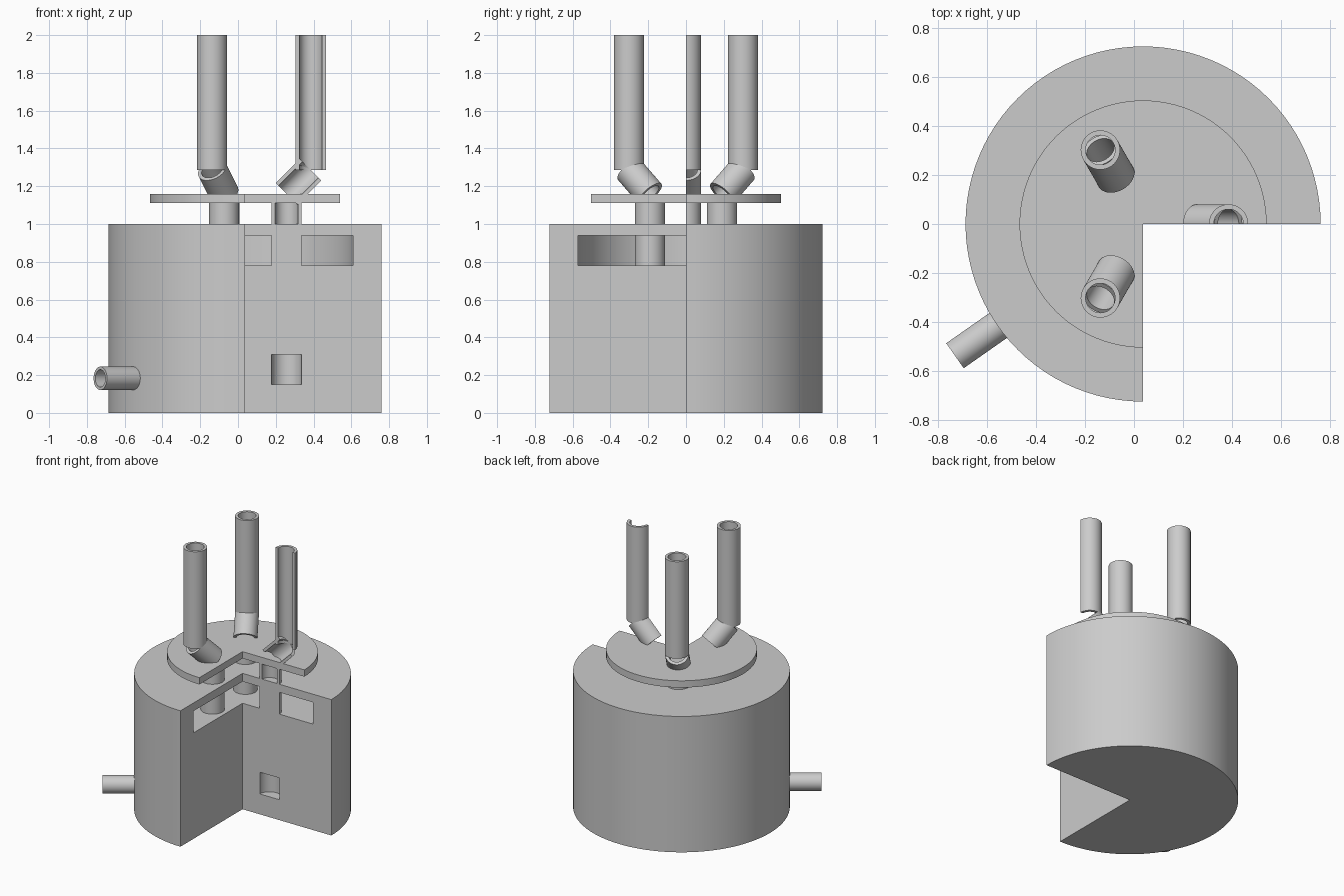
import bpy, bmesh
from math import radians, cos, sin
from mathutils import Matrix

cube = bpy.data.objects.get("Cube")
if cube:
    bpy.data.objects.remove(cube, do_unlink=True)

grey = bpy.data.materials.new("plain grey")
grey.use_nodes = True
grey.diffuse_color = (0.6, 0.6, 0.6, 1)
grey.node_tree.nodes["Principled BSDF"].inputs["Base Color"].default_value = (0.6, 0.6, 0.6, 1)

CENTRE = Matrix.Translation((0.037, 0, 0))   # axis of the vessel
parts = []


def sweep(name, profile, degrees=360, matrix=CENTRE, steps=48):
    """Turn a closed (radius, height) profile about z, capping open ends."""
    bm = bmesh.new()
    full = degrees == 360
    count = steps if full else steps + 1
    rings = []
    for i in range(count):
        a = radians(degrees * i / steps)
        rings.append([bm.verts.new((r * cos(a), r * sin(a), z)) for r, z in profile])
    n = len(profile)
    for i in range(steps):
        a, b = rings[i], rings[(i + 1) % count]
        for j in range(n):
            k = (j + 1) % n
            bm.faces.new((a[j], b[j], b[k], a[k]))
    if not full:
        bm.faces.new(rings[0])
        bm.faces.new(rings[-1][::-1])
    bmesh.ops.remove_doubles(bm, verts=bm.verts, dist=1e-5)
    bmesh.ops.recalc_face_normals(bm, faces=bm.faces)
    bm.transform(matrix)
    mesh = bpy.data.meshes.new(name)
    bm.to_mesh(mesh)
    bm.free()
    mesh.materials.append(grey)
    obj = bpy.data.objects.new(name, mesh)
    bpy.context.collection.objects.link(obj)
    parts.append(obj)
    return obj


def tube(outer, inner, low, high):
    return [(inner, low), (outer, low), (outer, high), (inner, high)]


# Three-quarter vessel with a flat disc cavity near the top
body = sweep("vessel_body", [(0, 0), (0.723, 0), (0.723, 1), (0, 1), (0, 0.94),
                             (0.573, 0.94), (0.573, 0.78), (0, 0.78)], 270, steps=72)

# Round pocket low in the cut face
cutter = sweep("pocket_cutter", tube(0.08, 0, 0.15, 0.31), 360,
               CENTRE @ Matrix.Translation((0.22, 0, 0)) @ Matrix.Rotation(radians(3.75), 4, 'Z'))
parts.remove(cutter)
cutter.hide_render = True
mod = body.modifiers.new("pocket", 'BOOLEAN')
mod.operation = 'DIFFERENCE'
mod.solver = 'EXACT'
mod.object = cutter
bpy.context.view_layer.objects.active = body
bpy.ops.object.modifier_apply(modifier=mod.name)
bpy.data.objects.remove(cutter, do_unlink=True)

# Lid plate floating above the vessel
sweep("lid_plate", tube(0.503, 0, 1.11, 1.16), 270, steps=72)

# Three pipe runs; the one on the cut plane is halved
for side, angle, turn in (("left", 0, 180), ("back", 120, 360), ("front", 240, 360)):
    spoke = CENTRE @ Matrix.Rotation(radians(angle), 4, 'Z')
    post = spoke @ Matrix.Translation((0.22, 0, 0))
    sweep(side + "_cavity_post", tube(0.08, 0, 0.78, 0.94), turn, post)
    sweep(side + "_neck", tube(0.08, 0.06, 1.0, 1.11), turn, post)
    tilt = post @ Matrix.Translation((0, 0, 1.16)) @ Matrix.Rotation(radians(45), 4, 'Y')
    sweep(side + "_elbow", tube(0.08, 0.06, 0, 0.18), turn, tilt)
    sweep(side + "_upper_pipe", tube(0.08, 0.06, 1.287, 2.0), turn,
          spoke @ Matrix.Translation((0.348, 0, 0)))

# Side outlet, pointing outwards from the wall
outlet = (Matrix.Translation((0, 0, 0.183)) @ CENTRE
          @ Matrix.Rotation(radians(215), 4, 'Z') @ Matrix.Rotation(radians(90), 4, 'Y'))
sweep("side_outlet", tube(0.062, 0.046, 0.7, 0.935), 360, outlet)

# Smooth round walls, crisp rims
bpy.ops.object.select_all(action='DESELECT')
for obj in parts:
    obj.select_set(True)
bpy.context.view_layer.objects.active = body
bpy.ops.object.shade_smooth_by_angle(angle=radians(30))
